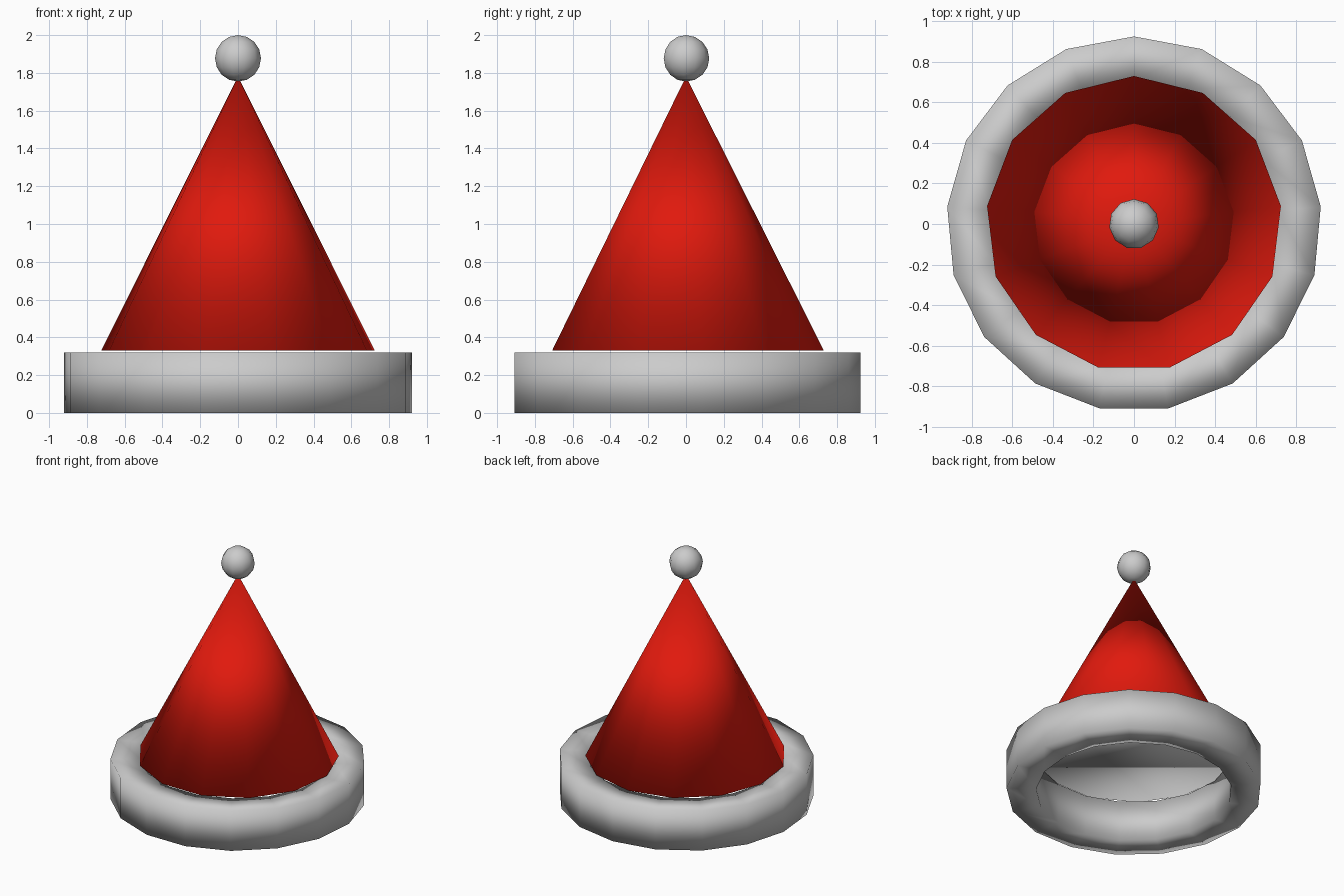
import bpy
import bmesh
from math import sin, cos, pi

if "Cube" in bpy.data.objects:
    bpy.data.objects.remove(bpy.data.objects["Cube"])


def finish(name, bm):
    mesh = bpy.data.meshes.new(name)
    for f in bm.faces:
        f.smooth = True
    bm.normal_update()
    bm.to_mesh(mesh)
    bm.free()
    obj = bpy.data.objects.new(name, mesh)
    bpy.context.collection.objects.link(obj)
    return obj


def ring(bm, sides, r, z):
    return [bm.verts.new((r * sin(2 * pi * i / sides), r * cos(2 * pi * i / sides), z))
            for i in range(sides)]


# Fur brim: 17-sided band with an open middle
bm = bmesh.new()
n = 17
loops = [ring(bm, n, r, z) for r, z in
         [(0.925, 0), (0.71, 0), (0.71, 0.32), (0.925, 0.32)]]
for a, b in zip(loops, loops[1:] + loops[:1]):
    for i in range(n):
        j = (i + 1) % n
        bm.faces.new((a[i], a[j], b[j], b[i]))
bmesh.ops.recalc_face_normals(bm, faces=bm.faces)
finish("brim", bm)

# Red cone floating just above the brim, plain grey underneath
bm = bmesh.new()
bmesh.ops.create_cone(bm, cap_ends=True, segments=13, radius1=0.73, radius2=0, depth=1.45)
bmesh.ops.remove_doubles(bm, verts=bm.verts, dist=0.0001)
for f in bm.faces:
    f.material_index = 1 if len(f.verts) > 4 else 0
bmesh.ops.translate(bm, verts=bm.verts, vec=(0, 0, 1.055))
cone = finish("hat_cone", bm)
red = bpy.data.materials.new("red_felt")
red.diffuse_color = (0.75, 0.01, 0.004, 1)
red.use_nodes = True
red.node_tree.nodes["Principled BSDF"].inputs["Base Color"].default_value = red.diffuse_color
cone.data.materials.append(red)
cone.data.materials.append(None)

# Ball on the tip
bm = bmesh.new()
bmesh.ops.create_uvsphere(bm, u_segments=11, v_segments=8, radius=0.123)
bmesh.ops.translate(bm, verts=bm.verts, vec=(0, 0, 1.877))
finish("pompom", bm)
